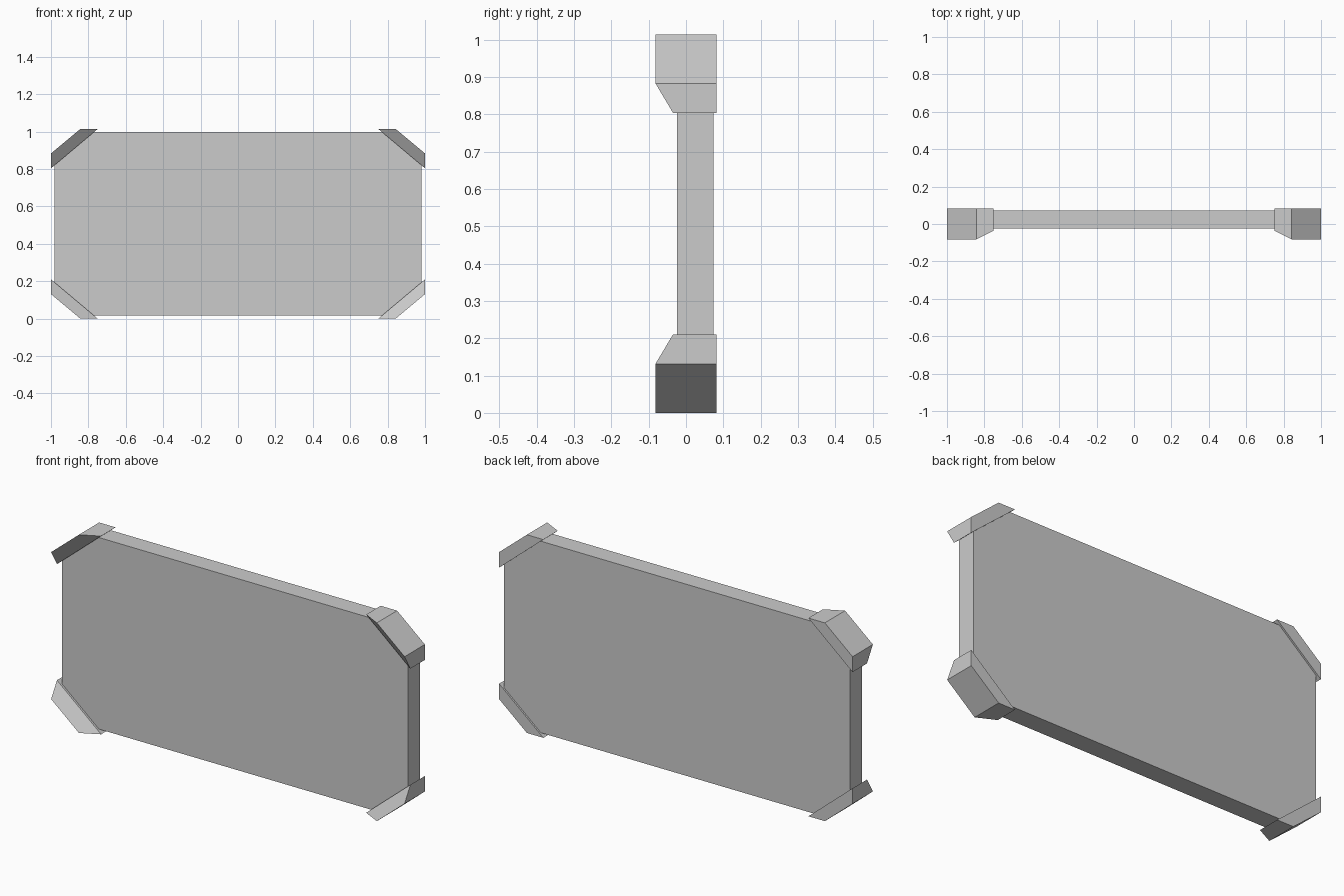
import bpy, bmesh

if "Cube" in bpy.data.objects:
    bpy.data.objects.remove(bpy.data.objects["Cube"])

HALF_H = 0.507  # half the total height; objects sit at mid height


def loft(name, front, back):
    """Solid between two matching outlines given as (x, y, z) points."""
    bm = bmesh.new()
    f = [bm.verts.new(p) for p in front]
    b = [bm.verts.new(p) for p in back]
    bm.faces.new(f)
    bm.faces.new(b[::-1])
    n = len(f)
    for i in range(n):
        j = (i + 1) % n
        bm.faces.new((f[j], f[i], b[i], b[j]))
    bmesh.ops.recalc_face_normals(bm, faces=bm.faces)
    mesh = bpy.data.meshes.new(name)
    bm.to_mesh(mesh)
    bm.free()
    obj = bpy.data.objects.new(name, mesh)
    obj.location.z = HALF_H
    bpy.context.collection.objects.link(obj)
    return obj


# Flat panel with clipped corners tucked into the brackets
quarter = [(0.98, 0.33), (0.785, 0.49)]
outline = (quarter + [(-x, z) for x, z in quarter[::-1]]
           + [(-x, -z) for x, z in quarter] + [(x, -z) for x, z in quarter[::-1]])
loft("panel", [(x, -0.024, z) for x, z in outline],
     [(x, 0.073, z) for x, z in outline])

# Corner bracket: front face slopes back toward the panel, back is flat
corner = [(1.0, 0.297), (1.0, 0.376), (0.843, HALF_H), (0.75, HALF_H)]
front_y = [-0.035, -0.082, -0.082, -0.035]
bracket = loft("corner_brackets",
               [(x, y, z) for (x, z), y in zip(corner, front_y)],
               [(x, 0.082, z) for x, z in corner])

# Repeat the bracket on all four corners
mirror = bracket.modifiers.new("four_corners", 'MIRROR')
mirror.use_axis = (True, False, True)
mirror.use_mirror_merge = False
